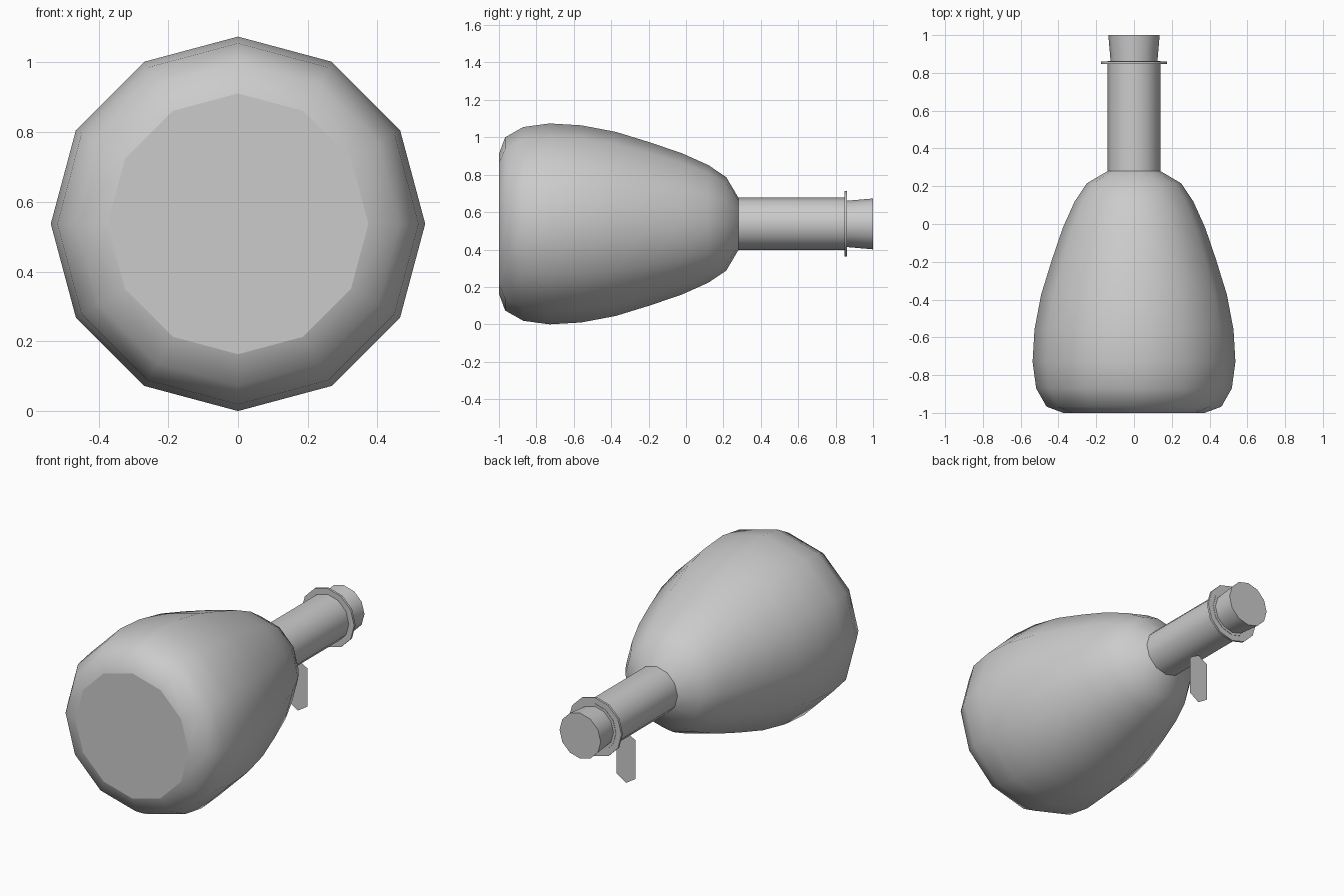
import bpy, math

if "Cube" in bpy.data.objects:
    bpy.data.objects.remove(bpy.data.objects["Cube"])

AXIS_Z = 0.537   # height of the lying bottle's axis
SIDES = 12


def make_object(name, verts, faces, smooth=None):
    mesh = bpy.data.meshes.new(name)
    mesh.from_pydata(verts, [], faces)
    mesh.update()
    ob = bpy.data.objects.new(name, mesh)
    bpy.context.collection.objects.link(ob)
    if smooth:
        bpy.ops.object.select_all(action='DESELECT')
        ob.select_set(True)
        bpy.context.view_layer.objects.active = ob
        bpy.ops.object.shade_smooth_by_angle(angle=math.radians(smooth))
    return ob


def ring(y, r):
    return [(r * math.cos(2 * math.pi * i / SIDES), y,
             AXIS_Z + r * math.sin(2 * math.pi * i / SIDES)) for i in range(SIDES)]


def lathe(name, profile, cap_start=False, cap_end=False, closed=False):
    """Revolve (y, radius) points around the bottle axis; caps keep hard rims."""
    verts, faces = [], []
    for y, r in profile:
        verts += ring(y, r)
    n = len(profile)
    for k in range(n if closed else n - 1):
        a, b = k * SIDES, ((k + 1) % n) * SIDES
        for i in range(SIDES):
            j = (i + 1) % SIDES
            faces.append((a + i, a + j, b + j, b + i))
    for wanted, point, step in ((cap_start, profile[0], -1), (cap_end, profile[-1], 1)):
        if wanted:
            s = len(verts)
            verts += ring(*point)
            faces.append(tuple(range(s, s + SIDES))[::-step])
    # outward normals: the angle runs from x to z, so front caps are counter-clockwise
    return make_object(name, verts, faces, smooth=45)


# Bulbous flask body with flat base
lathe("body", [(-1, .374), (-.967, .463), (-.87, .518), (-.73, .537), (-.56, .527),
               (-.375, .492), (-.19, .435), (-.02, .377), (.12, .314), (.215, .25),
               (.28, .14)], cap_start=True)

# Straight neck
lathe("neck", [(.28, .14), (.862, .14)], cap_end=True)

# Thin lip ring round the mouth
lathe("lip", [(.847, .138), (.847, .175), (.86, .175), (.86, .138)], closed=True)

# Tapered stopper
lathe("cork", [(.84, .122), (1, .136)], cap_end=True)

# Paper-thin tag hanging under the neck
tag_y, w = .565, .0625
make_object("tag", [(0, tag_y, .395), (w, tag_y, .36), (w, tag_y, .13),
                    (0, tag_y, .09), (-w, tag_y, .13), (-w, tag_y, .36)],
            [(0, 1, 2, 3, 4, 5)])

# Make shell normals consistent
import bmesh
for ob in bpy.context.collection.objects:
    if ob.name == "tag":
        continue
    bm = bmesh.new()
    bm.from_mesh(ob.data)
    for f in bm.faces:
        c = f.calc_center_median()
        f.normal_update()
        radial = f.normal.x * c.x + f.normal.z * (c.z - AXIS_Z)
        if len(f.verts) > 4:
            flip = f.normal.y * (c.y + .5) < 0
        elif abs(f.normal.y) > .99:
            flip = f.normal.y * (c.y - .8535) < 0
        else:
            flip = radial < 0 and not (ob.name == "lip" and math.hypot(c.x, c.z - AXIS_Z) < .14)
        if flip:
            f.normal_flip()
    bm.to_mesh(ob.data)
    bm.free()
